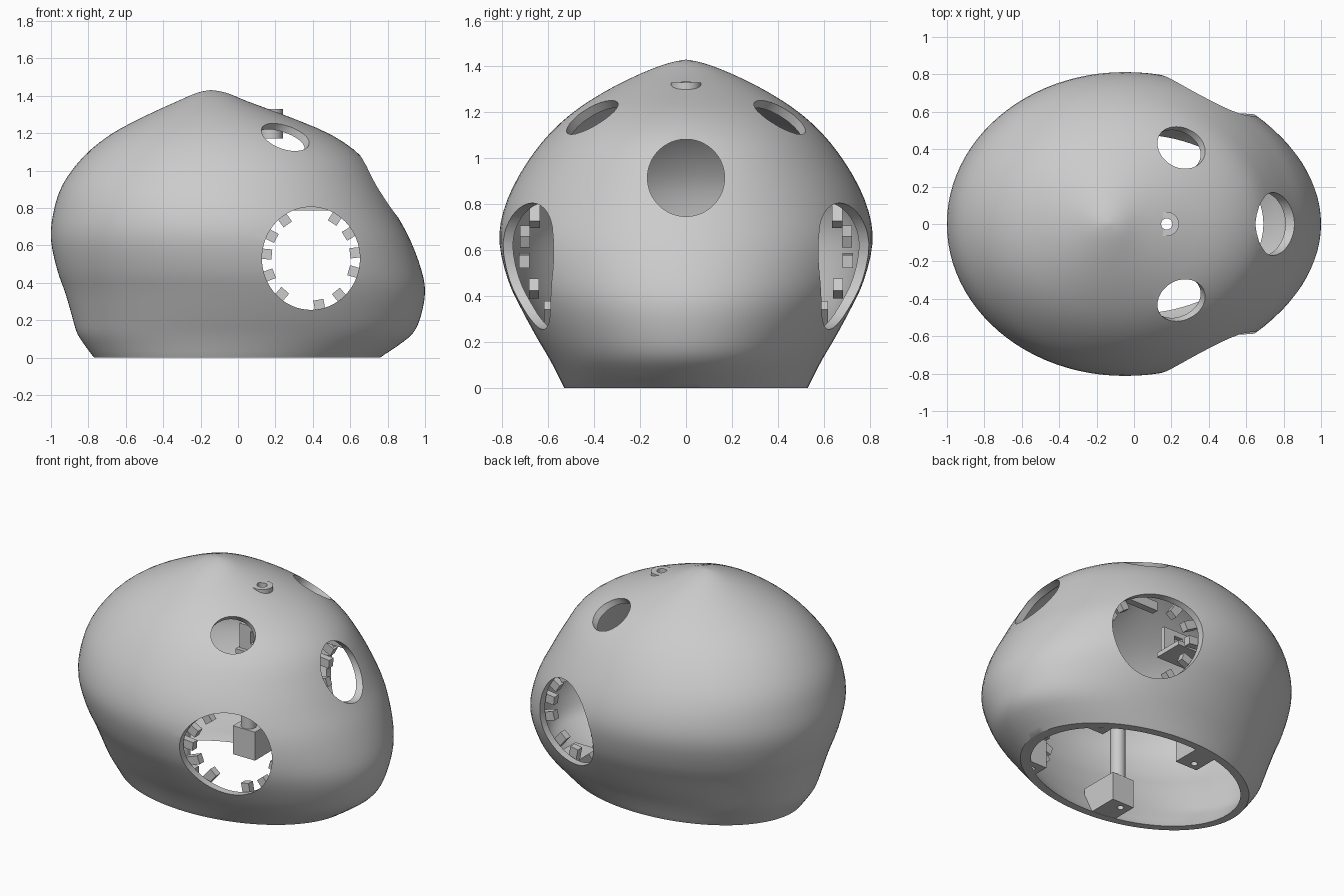
import bpy, bmesh
from math import cos, sin, pi, sqrt
from mathutils import Vector, Matrix

if "Cube" in bpy.data.objects:
    bpy.data.objects.remove(bpy.data.objects["Cube"])

grey = bpy.data.materials.new("plain_grey")
grey.use_nodes = True
grey.diffuse_color = (0.6, 0.6, 0.6, 1)
grey.node_tree.nodes["Principled BSDF"].inputs["Base Color"].default_value = (0.6, 0.6, 0.6, 1)

# Shell sections: height, back x, front x, half width
SECTIONS = [
    (-.08, -.71, .66, .48), (0, -.77, .76, .53), (.06, -.815, .85, .56),
    (.13, -.86, .935, .597), (.22, -.887, .977, .65), (.35, -.925, 1, .72),
    (.47, -.967, .98, .775), (.63, -1, .92, .812), (.77, -.988, .845, .795),
    (.92, -.94, .763, .73), (1.07, -.83, .665, .627), (1.19, -.685, .5, .505),
    (1.29, -.5, .265, .355), (1.37, -.325, .05, .195), (1.415, -.22, -.06, .075),
    (1.43, -.15, -.14, 0)]


def smooth_rows(rows, steps):
    out = []
    for i in range(len(rows) - 1):
        p0, p1, p2 = rows[max(i - 1, 0)], rows[i], rows[i + 1]
        p3 = rows[min(i + 2, len(rows) - 1)]
        for k in range(steps):
            t = k / steps
            out.append([b + .5 * t * (c - a + t * (2*a - 5*b + 4*c - d + t * (3*(b - c) + d - a)))
                        for a, b, c, d in zip(p0, p1, p2, p3)])
    return out


ROWS = smooth_rows(SECTIONS, 3)


def wall_y(x, z):
    """Half width of the outer wall at a given x and height."""
    _, back, front, half = min(ROWS, key=lambda r: abs(r[0] - z))
    u = (x - (back + front) / 2) / ((front - back) / 2)
    return half * sqrt(max(0, 1 - u * u))


def finish(name, bm):
    mesh = bpy.data.meshes.new(name)
    bm.to_mesh(mesh)
    bm.free()
    mesh.materials.append(grey)
    ob = bpy.data.objects.new(name, mesh)
    bpy.context.collection.objects.link(ob)
    return ob


def loft(name, close_bottom):
    bm = bmesh.new()
    n = 96
    rings = []
    for z, back, front, half in ROWS:
        mid, a = (back + front) / 2, (front - back) / 2
        rings.append([bm.verts.new((mid + a * cos(2*pi*i/n), half * sin(2*pi*i/n), z))
                      for i in range(n)])
    for low, high in zip(rings, rings[1:]):
        for i in range(n):
            j = (i + 1) % n
            bm.faces.new((low[i], low[j], high[j], high[i]))
    pole = bm.verts.new((-.145, 0, SECTIONS[-1][0]))
    for i in range(n):
        bm.faces.new((rings[-1][i], rings[-1][(i + 1) % n], pole))
    if close_bottom:
        bm.faces.new(rings[0][::-1])
    return finish(name, bm)


def box(name, centre, size, turn=0):
    bm = bmesh.new()
    bmesh.ops.create_cube(bm, size=1, matrix=Matrix.Translation(centre)
                          @ Matrix.Rotation(turn, 4, 'Y') @ Matrix.Diagonal((*size, 1)))
    return finish(name, bm)


def rod(name, centre, axis, radius, length, stretch=1):
    bm = bmesh.new()
    turn = Vector(axis).to_track_quat('Z', 'Y').to_matrix().to_4x4()
    bmesh.ops.create_cone(bm, cap_ends=True, segments=64, radius1=radius, radius2=radius, depth=length,
                          matrix=Matrix.Translation(centre)
                          @ Matrix.Diagonal((1, 1, stretch, 1)) @ turn)
    return finish(name, bm)


def apply(ob, kind, **settings):
    mod = ob.modifiers.new(kind.lower(), kind)
    for key, value in settings.items():
        setattr(mod, key, value)
    bpy.context.view_layer.objects.active = ob
    bpy.ops.object.modifier_apply(modifier=mod.name)


def combine(ob, tool, operation='DIFFERENCE', keep=False):
    tool.hide_render = True
    apply(ob, 'BOOLEAN', object=tool, operation=operation, solver='EXACT')
    if not keep:
        bpy.data.objects.remove(tool)


def smooth(ob):
    bpy.ops.object.select_all(action='DESELECT')
    ob.select_set(True)
    bpy.context.view_layer.objects.active = ob
    bpy.ops.object.shade_smooth_by_angle(angle=.6)


# Hollow shell with its openings
shell = loft("shell", False)
apply(shell, 'SOLIDIFY', thickness=.042, offset=-1, use_even_offset=True)
combine(shell, box("base_cutter", (0, 0, -.25), (3, 3, .5)))
combine(shell, rod("front_cutter", (.8, 0, .915), (1, 0, 0), .168, .8))
combine(shell, rod("top_cutter", (.175, 0, 1.3), (0, 0, 1), .03, .5))
for s in (-1, 1):
    combine(shell, rod("side_cutter", (.39, s * .7, .53), (0, 1, 0), .262, .8, 1.05))
    combine(shell, rod("upper_cutter", (.26, s * .415, 1.19), (.56, s * .4, .72), .128, .5))
smooth(shell)

# Small tube through the top
tube = rod("top_tube", (.175, 0, 1.25), (0, 0, 1), .065, .16)
combine(tube, rod("bore", (.175, 0, 1.25), (0, 0, 1), .03, .4))
smooth(tube)

# Helper volume that trims the inner blocks to the shell
hull = loft("hull_helper", True)
hull.scale = (.975, .975, .99)
hull.hide_render = True
bpy.context.view_layer.update()

for s, side in ((-1, "right"), (1, "left")):
    # Screw blocks on the bottom rim
    for x, y, long, label in ((.54, .36, .2, "front"), (-.16, .42, .26, "middle")):
        block = box(f"{side}_{label}_block", (x, s * y, .095), (.16, long, .186))
        combine(block, hull, 'INTERSECT', keep=True)
        hole_y = s * (.34 if label == "middle" else .325)
        combine(block, rod("screw_hole", (x - .02, hole_y, 0), (0, 0, 1), .02, .2))

    # Post and slotted bracket above the middle block
    smooth(rod(f"{side}_post", (-.16, s * .34, .44), (0, 0, 1), .045, .52))
    box(f"{side}_shelf", (-.08, s * .36, .7), (.24, .2, .03))
    plate = box(f"{side}_bracket", (-.08, s * .3, .79), (.22, .03, .17))
    combine(plate, box("slot", (-.08, s * .3, .8), (.06, .2, .08)))

    # Tabs around the side opening
    for k, angle in enumerate((.12, .55, 1.0, 2.2, 2.65, 3.05, 3.5, 4.0, 4.9, 5.4, 6.0)):
        x, z = .39 + .26 * cos(angle), .53 + .275 * sin(angle)
        box(f"{side}_tab_{k}", (x, s * (wall_y(x, z) - .09), z), (.1, .045, .055), -angle)
    box(f"{side}_top_tab", (.39, s * (wall_y(.45, .8) - .1), .815), (.22, .045, .06))

bpy.data.objects.remove(hull)
